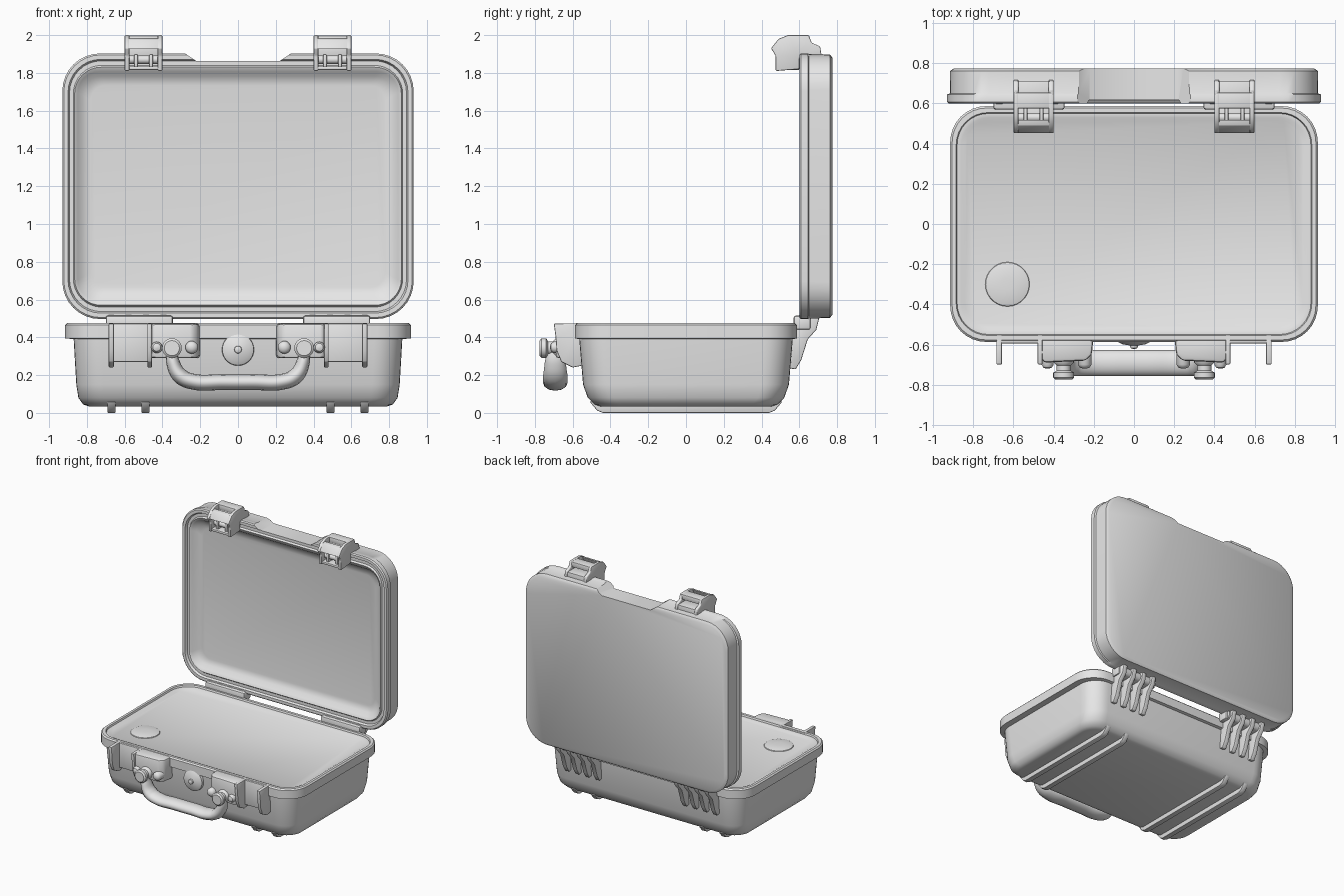
import bpy, bmesh, math
from mathutils import Vector

old = bpy.data.objects.get("Cube")
if old:
    bpy.data.objects.remove(old, do_unlink=True)

GREY = (0.8, 0.8, 0.8, 1)
mat = bpy.data.materials.new("light_grey")
mat.use_nodes = True
mat.diffuse_color = GREY
shader = next(n for n in mat.node_tree.nodes if n.type == 'BSDF_PRINCIPLED')
shader.inputs["Base Color"].default_value = GREY


def activate(ob):
    bpy.ops.object.select_all(action='DESELECT')
    ob.select_set(True)
    bpy.context.view_layer.objects.active = ob


def finish(bm, name, bevel=0, angle=40):
    """Turn a bmesh into a shaded object."""
    bmesh.ops.recalc_face_normals(bm, faces=bm.faces)
    mesh = bpy.data.meshes.new(name)
    bm.to_mesh(mesh)
    bm.free()
    mesh.materials.append(mat)
    ob = bpy.data.objects.new(name, mesh)
    bpy.context.collection.objects.link(ob)
    activate(ob)
    if bevel:
        mod = ob.modifiers.new("bevel", 'BEVEL')
        mod.width, mod.segments = bevel, 2
        bpy.ops.object.modifier_apply(modifier=mod.name)
    bpy.ops.object.shade_smooth_by_angle(angle=math.radians(angle))
    return ob


def ring(hx, hy, r, steps=8):
    """Outline of a rounded rectangle."""
    pts = []
    for k, (sx, sy) in enumerate([(1, 1), (-1, 1), (-1, -1), (1, -1)]):
        for i in range(steps + 1):
            a = math.pi / 2 * (k + i / steps)
            pts.append((sx * (hx - r) + r * math.cos(a), sy * (hy - r) + r * math.sin(a)))
    return pts


def skin(name, rings, bevel=0):
    """Bridge successive rings of points and cap both ends."""
    bm = bmesh.new()
    loops = [[bm.verts.new(p) for p in pts] for pts in rings]
    for a, b in zip(loops, loops[1:]):
        for i in range(len(a)):
            j = (i + 1) % len(a)
            bm.faces.new((a[i], a[j], b[j], b[i]))
    bm.faces.new(loops[0])
    bm.faces.new(loops[-1])
    return finish(bm, name, bevel)


def loft(name, sections, place):
    """Skin rounded rectangles given as half x, half y, radius, level."""
    return skin(name, [[place(x, y, lv) for x, y in ring(hx, hy, r)]
                       for hx, hy, r, lv in sections])


def prism(name, pts, lo, hi, axis='x', bevel=0.006):
    """Extrude a profile: (y, z) along x, (x, z) along y, or (x, y) along z."""
    put = {'x': lambda p, d: (d, p[0], p[1]), 'y': lambda p, d: (p[0], d, p[1]),
           'z': lambda p, d: (p[0], p[1], d)}[axis]
    return skin(name, [[put(p, d) for p in pts] for d in (lo, hi)], bevel)


def box(name, x, y, z, bevel=0.006):
    rect = [(y[0], z[0]), (y[1], z[0]), (y[1], z[1]), (y[0], z[1])]
    return prism(name, rect, min(x), max(x), 'x', bevel)


def turned(name, start, axis, stations, n=20):
    """Revolve (distance, radius) stations about an axis."""
    rot = Vector(axis).to_track_quat('Z', 'Y')
    return skin(name, [[Vector(start) + rot @ Vector(
        (r * math.cos(i * math.tau / n), r * math.sin(i * math.tau / n), d))
        for i in range(n)] for d, r in stations])


def cut(ob, cutter):
    cutter.hide_render = True
    activate(ob)
    mod = ob.modifiers.new("cut", 'BOOLEAN')
    mod.operation, mod.object, mod.solver = 'DIFFERENCE', cutter, 'EXACT'
    bpy.ops.object.modifier_apply(modifier=mod.name)
    bpy.data.objects.remove(cutter, do_unlink=True)
    bpy.ops.object.shade_smooth_by_angle(angle=math.radians(40))


# Lower shell with rim, seal groove and flat inner panel
loft("base_shell", [
    (0.79, 0.455, 0.11, 0.035), (0.82, 0.485, 0.13, 0.045), (0.845, 0.52, 0.14, 0.08),
    (0.856, 0.545, 0.145, 0.15), (0.87, 0.565, 0.15, 0.39), (0.915, 0.587, 0.18, 0.395),
    (0.915, 0.587, 0.18, 0.465), (0.905, 0.577, 0.17, 0.475), (0.885, 0.555, 0.16, 0.475),
    (0.88, 0.55, 0.155, 0.462), (0.86, 0.53, 0.14, 0.462), (0.84, 0.515, 0.12, 0.453)],
    lambda x, y, lv: (x, y, lv))
turned("panel_button", (-0.63, -0.30, 0.45), (0, 0, 1),
       [(0, 0.112), (0.008, 0.108), (0.015, 0.08), (0.018, 0.03)], 28)

# Open lid standing upright behind the base, shallow inner panel facing the front
lid = loft("lid_shell", [
    (0.895, 0.68, 0.18, 0.775), (0.915, 0.698, 0.19, 0.762), (0.917, 0.70, 0.195, 0.65),
    (0.93, 0.703, 0.20, 0.645), (0.93, 0.703, 0.20, 0.608), (0.922, 0.695, 0.195, 0.60),
    (0.90, 0.672, 0.175, 0.60), (0.892, 0.664, 0.17, 0.618), (0.872, 0.64, 0.15, 0.618),
    (0.865, 0.63, 0.14, 0.605), (0.848, 0.605, 0.11, 0.615), (0.825, 0.582, 0.10, 0.645),
    (0.78, 0.535, 0.08, 0.655)],
    lambda x, y, lv: (x, lv, y + 1.2))
cut(lid, prism("lid_notch_cutter", [(-0.32, 1.93), (-0.22, 1.862), (0.22, 1.862), (0.32, 1.93)],
               0.5, 0.9, 'y', 0))

# Runners under the base
for i, x in enumerate((-0.67, -0.49, 0.49, 0.67)):
    prism(f"foot_runner_{i}", [(-0.47, 0.012), (-0.44, 0), (0.44, 0), (0.47, 0.012),
                               (0.51, 0.06), (-0.51, 0.06)], x - 0.022, x + 0.022)

HINGE = [(0.53, 0.24), (0.58, 0.23), (0.61, 0.28), (0.645, 0.39), (0.69, 0.44),
         (0.705, 0.50), (0.66, 0.53), (0.60, 0.52), (0.56, 0.46)]
GUARD = [(-0.55, 0.25), (-0.60, 0.24), (-0.66, 0.27), (-0.685, 0.33), (-0.69, 0.40),
         (-0.70, 0.473), (-0.55, 0.475)]
LATCH = [(0.45, 1.93), (0.49, 1.98), (0.54, 2.0), (0.65, 2.0), (0.665, 1.96), (0.71, 1.94),
         (0.72, 1.88), (0.60, 1.88), (0.60, 1.82), (0.475, 1.81), (0.475, 1.89)]

for s, side in ((1, "left"), (-1, "right")):
    def span(a, b):
        return sorted((s * a, s * b))

    # Hinge: four curved ribs around a pin, joined to rim and lid
    for i in range(4):
        x = 0.395 + 0.092 * i
        prism(f"{side}_hinge_rib_{i}", HINGE, *span(x - 0.019, x + 0.019))
    turned(f"{side}_hinge_pin", (s * 0.36, 0.648, 0.475), (s, 0, 0), [(0, 0.035), (0.33, 0.035)])
    box(f"{side}_hinge_bridge", span(0.345, 0.70), (0.57, 0.66), (0.44, 0.515), 0.012)

    # Front catch: tapering handle mount, side guards and plate below the rim
    prism(f"{side}_handle_mount", [(s * 0.20, -0.55), (s * 0.21, -0.65), (s * 0.24, -0.68),
                                   (s * 0.45, -0.69), (s * 0.475, -0.64), (s * 0.475, -0.55)],
          0.29, 0.472, 'z', 0.015)
    prism(f"{side}_outer_guard", GUARD, *span(0.657, 0.685))
    prism(f"{side}_inner_guard", GUARD, *span(0.455, 0.48))
    box(f"{side}_catch_plate", span(0.47, 0.67), (-0.595, -0.55), (0.27, 0.472))

    # Handle pivot with its knob, and two small studs
    turned(f"{side}_handle_pivot", (s * 0.35, -0.64, 0.343), (0, -1, 0),
           [(0, 0.055), (0.05, 0.05), (0.065, 0.035), (0.09, 0.035), (0.10, 0.052),
            (0.125, 0.052), (0.135, 0.04)])
    for x, r in ((0.245, 0.034), (0.43, 0.03)):
        turned(f"{side}_stud", (s * x, -0.63, 0.347), (0, -1, 0),
               [(0, r), (0.07, r), (0.085, r * 0.7), (0.09, r * 0.2)])

    # Lid latch: open frame with top plate, lip and pin
    for x in (0.40, 0.575):
        prism(f"{side}_latch_cheek", LATCH, *span(x, x + 0.025))
    box(f"{side}_latch_top", span(0.41, 0.59), (0.575, 0.655), (1.955, 1.998))
    prism(f"{side}_latch_lip", [(0.452, 1.925), (0.49, 1.978), (0.52, 1.985), (0.49, 1.93)],
          *span(0.41, 0.59), bevel=0.004)
    box(f"{side}_latch_floor", span(0.41, 0.59), (0.48, 0.60), (1.815, 1.835))
    box(f"{side}_latch_mount", span(0.405, 0.595), (0.60, 0.71), (1.86, 1.935))
    box(f"{side}_latch_web", span(0.41, 0.59), (0.575, 0.60), (1.88, 1.96))
    turned(f"{side}_latch_pin", (s * 0.40, 0.53, 1.87), (s, 0, 0), [(0, 0.022), (0.2, 0.022)])
    for x in (0.45, 0.53):
        box(f"{side}_latch_hook", span(x, x + 0.02), (0.50, 0.60), (1.825, 1.90))

# Pressure valve on the front
turned("pressure_valve", (0, -0.565, 0.335), (0, -1, 0),
       [(0, 0.085), (0.02, 0.083), (0.033, 0.06), (0.04, 0.02), (0.052, 0.018), (0.057, 0.006)], 28)

# Carrying handle: an oval bar bent into a shallow U
curve = bpy.data.curves.new("carrying_handle", 'CURVE')
curve.dimensions = '3D'
curve.bevel_depth, curve.bevel_resolution, curve.resolution_u = 0.042, 4, 8
curve.use_fill_caps = True
half = [(0.35, 0.345, 0.6), (0.345, 0.27, 0.85), (0.305, 0.195, 1), (0.24, 0.166, 1),
        (0.08, 0.163, 1)]
path = [(-x, z, r) for x, z, r in half] + half[::-1]
spline = curve.splines.new('BEZIER')
spline.bezier_points.add(len(path) - 1)
for point, (x, z, r) in zip(spline.bezier_points, path):
    point.co, point.radius = (x, 0, z), r
    point.handle_left_type = point.handle_right_type = 'AUTO'
handle = bpy.data.objects.new("carrying_handle", curve)
handle.location.y = -0.692
handle.scale.y = 1.55
bpy.context.collection.objects.link(handle)
curve.materials.append(mat)
activate(handle)
bpy.ops.object.convert(target='MESH')
bpy.ops.object.shade_smooth_by_angle(angle=math.radians(50))
